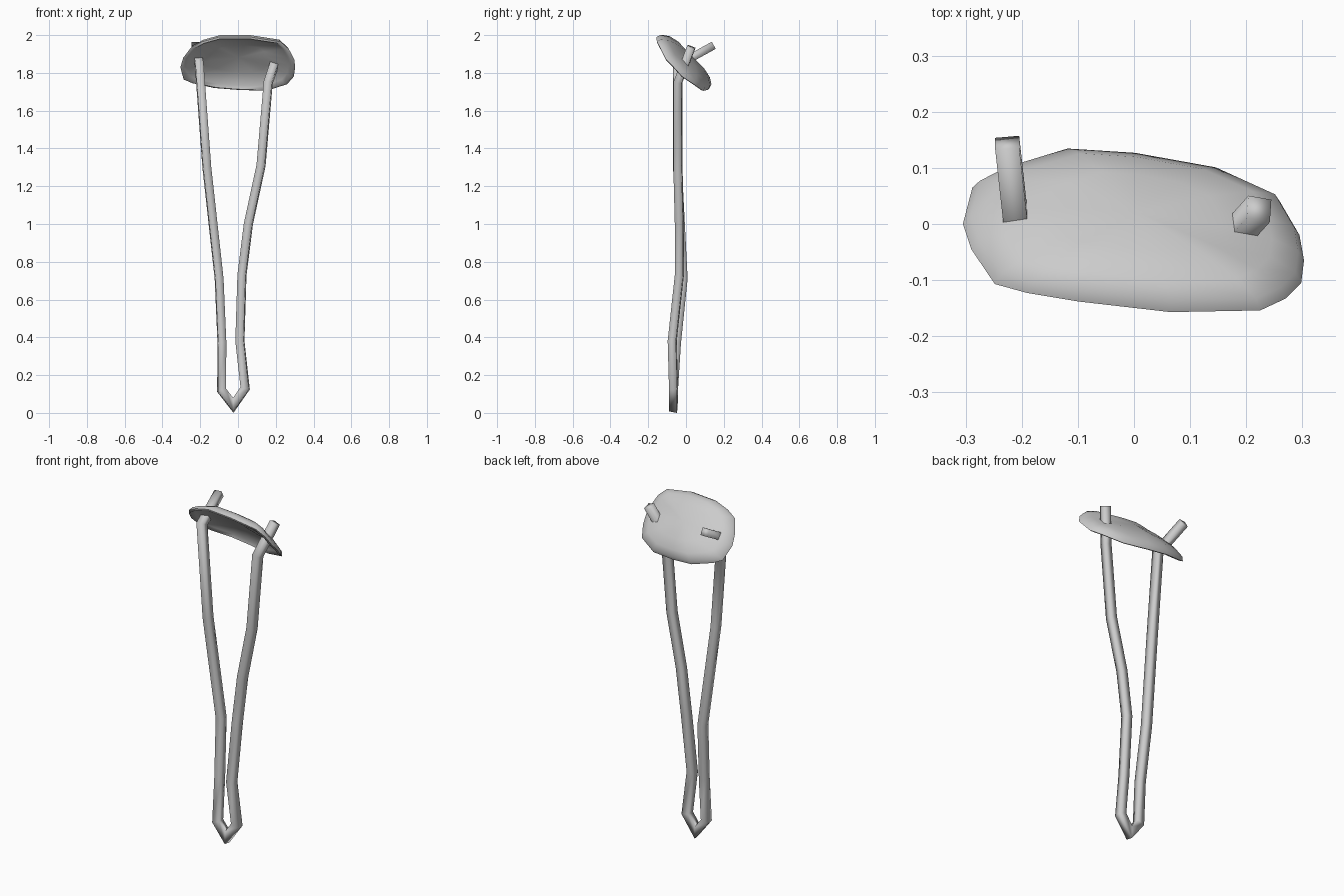
import bpy, bmesh, math
from mathutils import Vector

if "Cube" in bpy.data.objects:
    bpy.data.objects.remove(bpy.data.objects["Cube"])


def finish(bm, name, angle):
    bmesh.ops.recalc_face_normals(bm, faces=bm.faces)
    mesh = bpy.data.meshes.new(name)
    bm.to_mesh(mesh)
    bm.free()
    ob = bpy.data.objects.new(name, mesh)
    bpy.context.collection.objects.link(ob)
    bpy.ops.object.select_all(action='DESELECT')
    ob.select_set(True)
    bpy.context.view_layer.objects.active = ob
    bpy.ops.object.shade_smooth_by_angle(angle=math.radians(angle))
    return ob


def bridge(bm, a, b):
    n = len(a)
    for i in range(n):
        bm.faces.new((a[i], a[(i + 1) % n], b[(i + 1) % n], b[i]))


def mitred_bar(name, path, half):
    """Sweep a square section along a polyline with true mitred corners."""
    pts = [Vector(p) for p in path]
    dirs = [(b - a).normalized() for a, b in zip(pts, pts[1:])]
    v = dirs[0].cross(Vector((1, 0, 0))).normalized()
    u = v.cross(dirs[0])
    ring = [pts[0] + half * (u * a + v * b) for a, b in ((1, 1), (-1, 1), (-1, -1), (1, -1))]
    bm = bmesh.new()
    first = prev = [bm.verts.new(p) for p in ring]
    for i in range(1, len(pts)):
        d = dirs[i - 1]
        n = d if i == len(pts) - 1 else (d + dirs[i]).normalized()
        ring = [p + d * ((pts[i] - p).dot(n) / d.dot(n)) for p in ring]
        cur = [bm.verts.new(p) for p in ring]
        bridge(bm, prev, cur)
        prev = cur
    bm.faces.new(first)
    bm.faces.new(prev)
    return finish(bm, name, 100)


# Tilted oval shell: irregular rim, domed back, hollow front
rim = [(-.305, 0, 1.83), (-.288, .065, 1.765), (-.24, .09, 1.745), (-.125, .125, 1.72),
       (0, .117, 1.71), (.15, .09, 1.705), (.26, .04, 1.74), (.295, -.02, 1.78),
       (.303, -.065, 1.83), (.298, -.105, 1.87), (.27, -.133, 1.925), (.225, -.154, 1.965),
       (.065, -.157, 1.99), (-.1, -.138, 1.99), (-.19, -.123, 1.965), (-.248, -.107, 1.935),
       (-.29, -.045, 1.88)]
rim = [Vector(p) for p in rim]
centre = Vector((0, -.025, 1.853))
normal = Vector((.08, .7, .7)).normalized()
bm = bmesh.new()


def shell_ring(t, h):
    return [bm.verts.new(centre + (p - centre) * t + normal * h) for p in rim]


edge = shell_ring(1, 0)
for profile in ([(.96, .022), (.8, .044), (.5, .06)], [(.95, -.005), (.88, .012), (.5, .034)]):
    prev = edge
    for t, h in profile:
        cur = shell_ring(t, h)
        bridge(bm, prev, cur)
        prev = cur
    tip = bm.verts.new(centre + normal * (profile[-1][1] + .006))
    for i in range(len(prev)):
        bm.faces.new((prev[i], prev[(i + 1) % len(prev)], tip))
finish(bm, "oval_shell", 70)

# Hanging cord: left end, down to the pointed tip, up to the right end
cord = [(-.226, .145, 1.945), (-.205, -.045, 1.84), (-.165, -.045, 1.3), (-.1, -.015, .71),
        (-.085, -.05, .37), (-.087, -.066, .12), (-.025, -.066, .04), (.038, -.066, .13),
        (.01, -.073, .38), (.021, -.035, .73), (.055, -.035, 1.0), (.122, -.043, 1.31),
        (.16, -.043, 1.75), (.223, .027, 1.935)]
mitred_bar("hanging_cord", cord, .0215)
